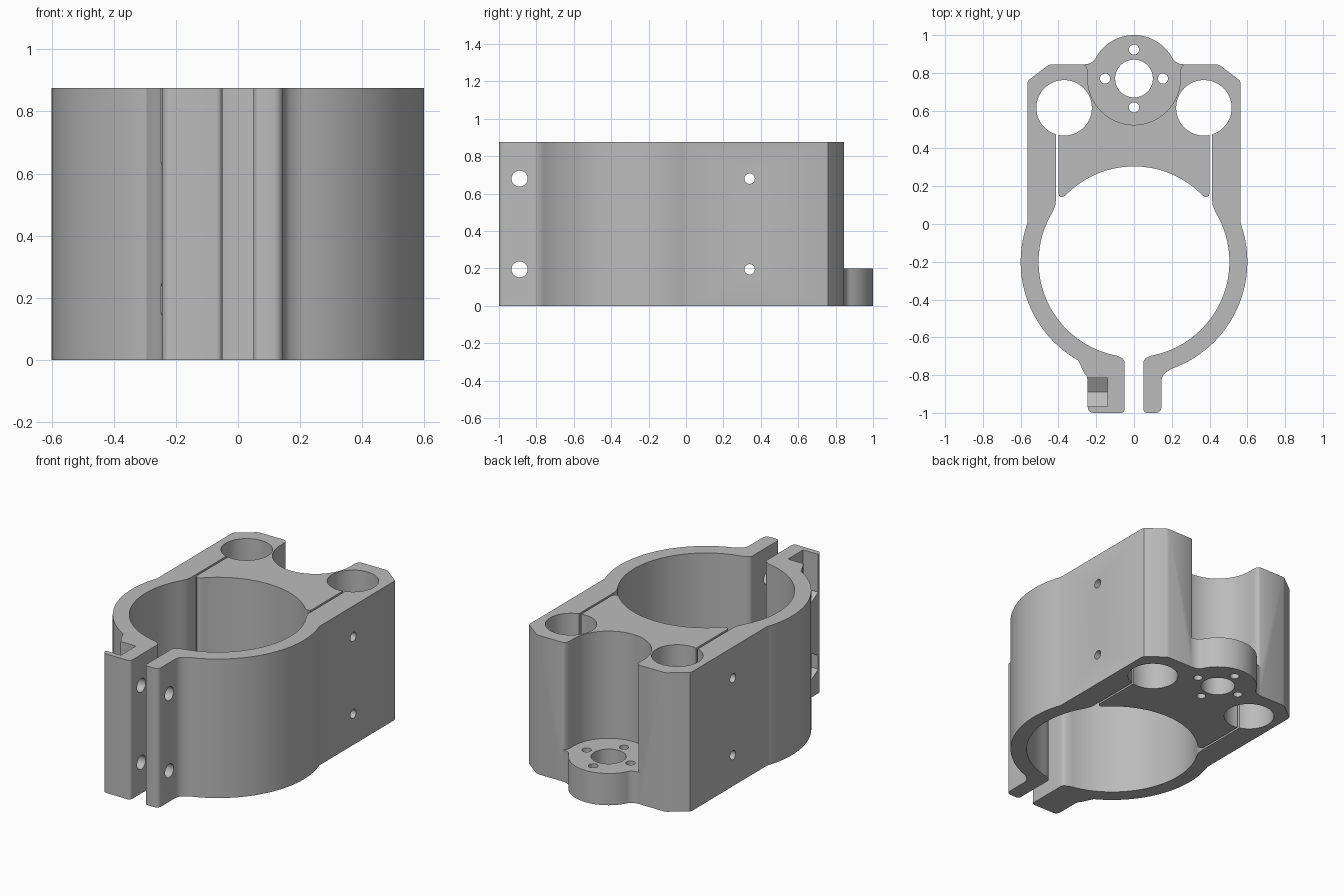
import bpy, bmesh
from math import radians, degrees, cos, sin, acos, pi

if "Cube" in bpy.data.objects:
    bpy.data.objects.remove(bpy.data.objects["Cube"])

HEIGHT = 0.875
BORE, RING, CENTRE_Y = 0.505, 0.6, -0.2     # clamp ring
PLATE_Y, BAY = 0.77, 0.245                  # motor plate and bay
NUT_Y, LEVELS = -0.89, (0.195, 0.68)        # cross-bolt positions

grey = bpy.data.materials.new("plain grey")
grey.use_nodes = True
grey.diffuse_color = (0.5, 0.5, 0.5, 1)
grey.node_tree.nodes["Principled BSDF"].inputs["Base Color"].default_value = (0.5, 0.5, 0.5, 1)


def arc(cx, cy, r, start, end, n):
    angles = [radians(start + (end - start) * i / n) for i in range(n + 1)]
    return [(cx + r * cos(a), cy + r * sin(a)) for a in angles]


def prism(name, outline, low, high, axis="z"):
    """Extrude a closed outline along z, or along x with outline in (y, z)."""
    bm = bmesh.new()
    place = (lambda p: (p[0], p[1], low)) if axis == "z" else (lambda p: (low, p[0], p[1]))
    face = bm.faces.new([bm.verts.new(place(p)) for p in outline])
    step = high - low
    out = bmesh.ops.extrude_face_region(bm, geom=[face])
    moved = [v for v in out["geom"] if isinstance(v, bmesh.types.BMVert)]
    bmesh.ops.translate(bm, verts=moved, vec=(0, 0, step) if axis == "z" else (step, 0, 0))
    bmesh.ops.recalc_face_normals(bm, faces=bm.faces)
    mesh = bpy.data.meshes.new(name)
    bm.to_mesh(mesh)
    bm.free()
    mesh.materials.append(grey)
    obj = bpy.data.objects.new(name, mesh)
    bpy.context.collection.objects.link(obj)
    return obj


def half_outline(tab):
    """Right half, from the bore's back round the tab to the motor plate."""
    def ring_angle(x, r):
        return degrees(acos(x / r))
    pts = arc(0, CENTRE_Y, BORE, 90, ring_angle(0.36, BORE), 20)
    # tongue tip, flexing slit and rod hole
    pts += [(0.372, 0.145), (0.386, 0.143), (0.397, 0.15), (0.401, 0.165)]
    pts += arc(0.37, 0.615, 0.147, -78, -432.6, 48)
    pts += [(0.414, 0.12), (0.417, 0.1), (0.424, 0.08)]
    pts += arc(0, CENTRE_Y, BORE, ring_angle(0.435, BORE), -ring_angle(0.09, BORE), 48)
    # clamp tab with rounded corners
    pts += arc(0.08, -0.735, 0.03, 110, 180, 5)
    pts += arc(0.07, -0.98, 0.02, 180, 270, 5)
    pts += arc(tab - 0.03, -0.97, 0.03, 270, 360, 6)
    pts += [(tab, -0.83), (tab + 0.005, -0.807), (tab + 0.018, -0.79)]
    pts += arc(0, CENTRE_Y, RING, -ring_angle(tab + 0.05, RING), ring_angle(0.565, RING), 48)
    # side wall, chamfered back corner, neck and plate rim
    pts += [(0.565, 0.745), (0.56, 0.76), (0.455, 0.84), (0.44, 0.845)]
    pts += [(0.265, 0.845), (0.237, 0.849), (0.217, 0.86)]
    pts += arc(0, PLATE_Y, 0.23, 26.5, 90, 20)
    return pts


# main clamp body: one closed outline, left tab thicker for the nuts
right = half_outline(0.145)
left = [(-x, y) for x, y in half_outline(0.245)]
body = prism("clamp_body", right + left[-2:0:-1], 0, HEIGHT)

cutters = []

# motor bay above the plate
bay = arc(0, PLATE_Y, BAY, 0, -180, 48)
flare = [(0.245, 0.81), (0.249, 0.828), (0.258, 0.84), (0.275, 0.847), (0.275, 1.1)]
bay += [(-x, y) for x, y in flare] + flare[::-1]
cutters.append(prism("bay_cutter", bay, 0.2, 1))

# plate holes
for dx, dy, r in ((0, 0, 0.1), (0.153, 0, 0.027), (-0.153, 0, 0.027),
                  (0, 0.153, 0.027), (0, -0.153, 0.027)):
    cutters.append(prism("plate_hole_cutter", arc(dx, PLATE_Y + dy, r, 0, 352, 44)
                         , -0.1, 0.3))

# cross holes through the tabs and side walls, with hexagonal nut pockets
for z in LEVELS:
    cutters.append(prism("tab_hole_cutter", arc(NUT_Y, z, 0.043, 0, 345, 23), -0.4, 0.4, "x"))
    cutters.append(prism("wall_hole_cutter", arc(0.34, z, 0.028, 0, 345, 23), -0.8, 0.8, "x"))
    pocket = arc(NUT_Y, z, 0.087, 30, 330, 5)
    if z > HEIGHT / 2:      # upper pocket opens through the top
        half = 0.087 * cos(pi / 6)
        pocket = arc(NUT_Y, z, 0.087, 150, 390, 4) + [(NUT_Y + half, 1), (NUT_Y - half, 1)]
    cutters.append(prism("nut_pocket_cutter", pocket, -0.3, -0.14, "x"))

bpy.context.view_layer.objects.active = body
body.select_set(True)
for cutter in cutters:
    cutter.hide_render = True
    cut = body.modifiers.new("cut", "BOOLEAN")
    cut.operation, cut.solver, cut.object = "DIFFERENCE", "EXACT", cutter
    bpy.ops.object.modifier_apply(modifier=cut.name)
    bpy.data.objects.remove(cutter)

bpy.ops.object.shade_smooth_by_angle(angle=radians(30))
